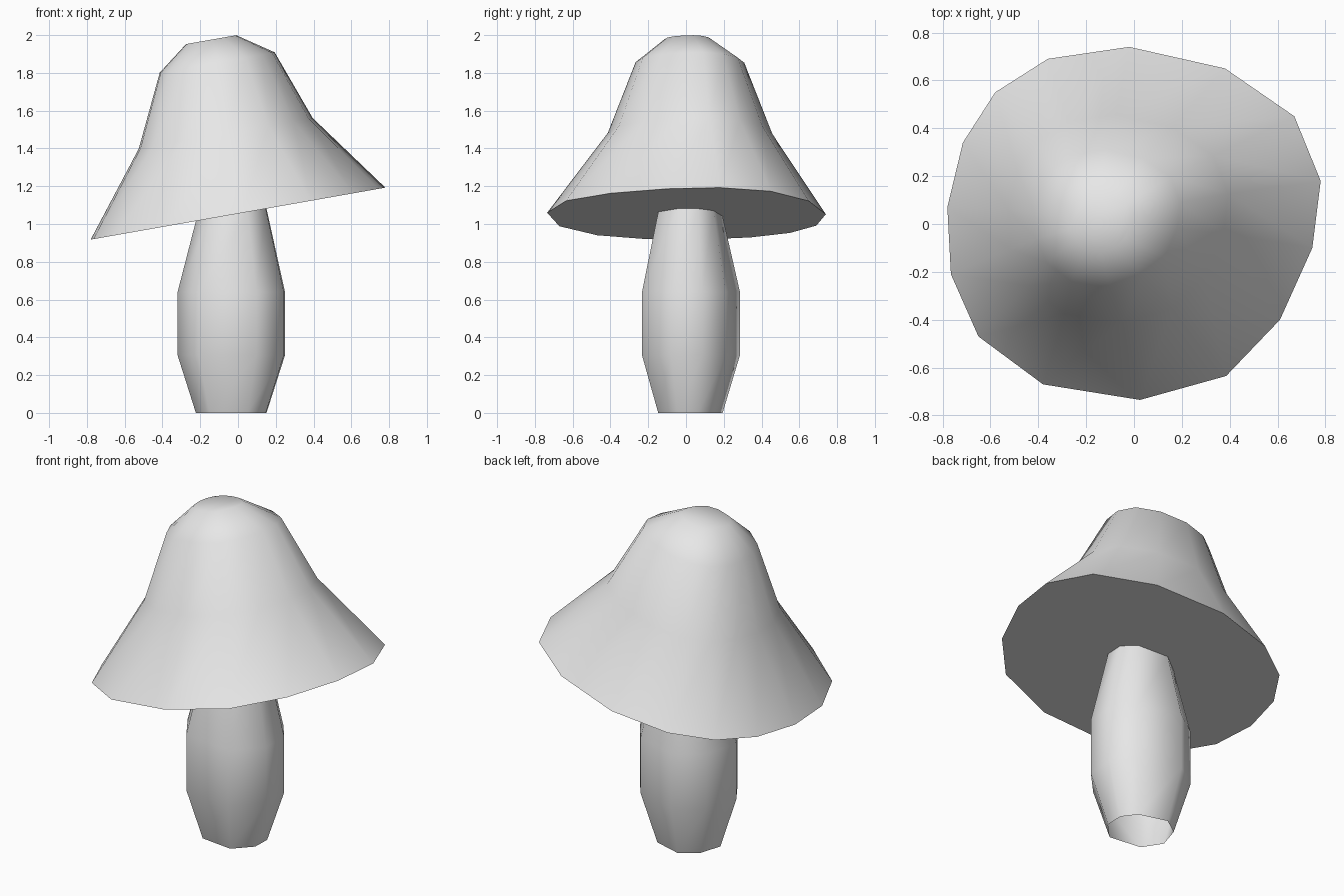
import bpy
import bmesh
import math

cube = bpy.data.objects.get("Cube")
if cube:
    bpy.data.objects.remove(cube, do_unlink=True)

SLOPE = math.tan(math.radians(10))  # tilt of the cap


def make_material(name, color):
    mat = bpy.data.materials.new(name)
    mat.use_nodes = True
    mat.diffuse_color = color
    mat.node_tree.nodes["Principled BSDF"].inputs["Base Color"].default_value = color
    return mat


grey = make_material("light grey", (0.8, 0.8, 0.8, 1))


def ring(bm, outline, center, scale, slope=0.0):
    """Copy an outline to a center and scale, leaning it along x."""
    cx, cy, cz = center
    return [bm.verts.new((cx + x * scale, cy + y * scale, cz + slope * x * scale))
            for x, y in outline]


def loft(name, rings, close_ends):
    """Skin the rings into one smooth part, rings running from bottom to top."""
    bm = bmesh.new()
    loops = [ring(bm, *r) for r in rings]
    n = len(loops[0])
    for low, high in zip(loops, loops[1:]):
        for i in range(n):
            j = (i + 1) % n
            bm.faces.new((low[i], low[j], high[j], high[i]))
    if close_ends:
        bm.faces.new(loops[0][::-1])
        bm.faces.new(loops[-1])
    mesh = bpy.data.meshes.new(name)
    bm.to_mesh(mesh)
    bm.free()
    mesh.materials.append(grey)
    obj = bpy.data.objects.new(name, mesh)
    bpy.context.collection.objects.link(obj)
    bpy.ops.object.select_all(action="DESELECT")
    obj.select_set(True)
    bpy.context.view_layer.objects.active = obj
    bpy.ops.object.shade_smooth_by_angle(angle=math.radians(70))
    return obj


# Stem: uneven eight-sided tube, open at the bottom, cut along the cap's tilt
stem_outline = [(.184, -.064), (.188, .045), (.127, .127), (-.042, .176),
                (-.145, .103), (-.186, -.028), (-.113, -.141), (.088, -.165)]
STEM_X, STEM_Y = -.037, .018
loft("stem", [
    (stem_outline, (STEM_X, STEM_Y, 0), 1),
    (stem_outline, (STEM_X, STEM_Y, .305), 1.52),
    (stem_outline, (STEM_X, STEM_Y, .64), 1.52),
    (stem_outline, (STEM_X, STEM_Y, 1.055 + SLOPE * STEM_X), 1, SLOPE),
], False)

# Cap: uneven tilted bell with a flat underside
rim = [(-.02, .74), (-.36, .69), (-.58, .55), (-.715, .34), (-.78, .07),
       (-.765, -.21), (-.65, -.47), (-.38, -.67), (.025, -.735), (.385, -.635),
       (.61, -.4), (.745, -.1), (.78, .18), (.67, .45), (.38, .65)]
loft("cap", [
    (rim, (0, 0, 1.055), 1, SLOPE),
    (rim, (-.065, .02, 1.48), .59, SLOPE),
    (rim, (-.11, .02, 1.855), .39, SLOPE),
    (rim, (-.142, .01, 1.976), .17, SLOPE),
], True)
